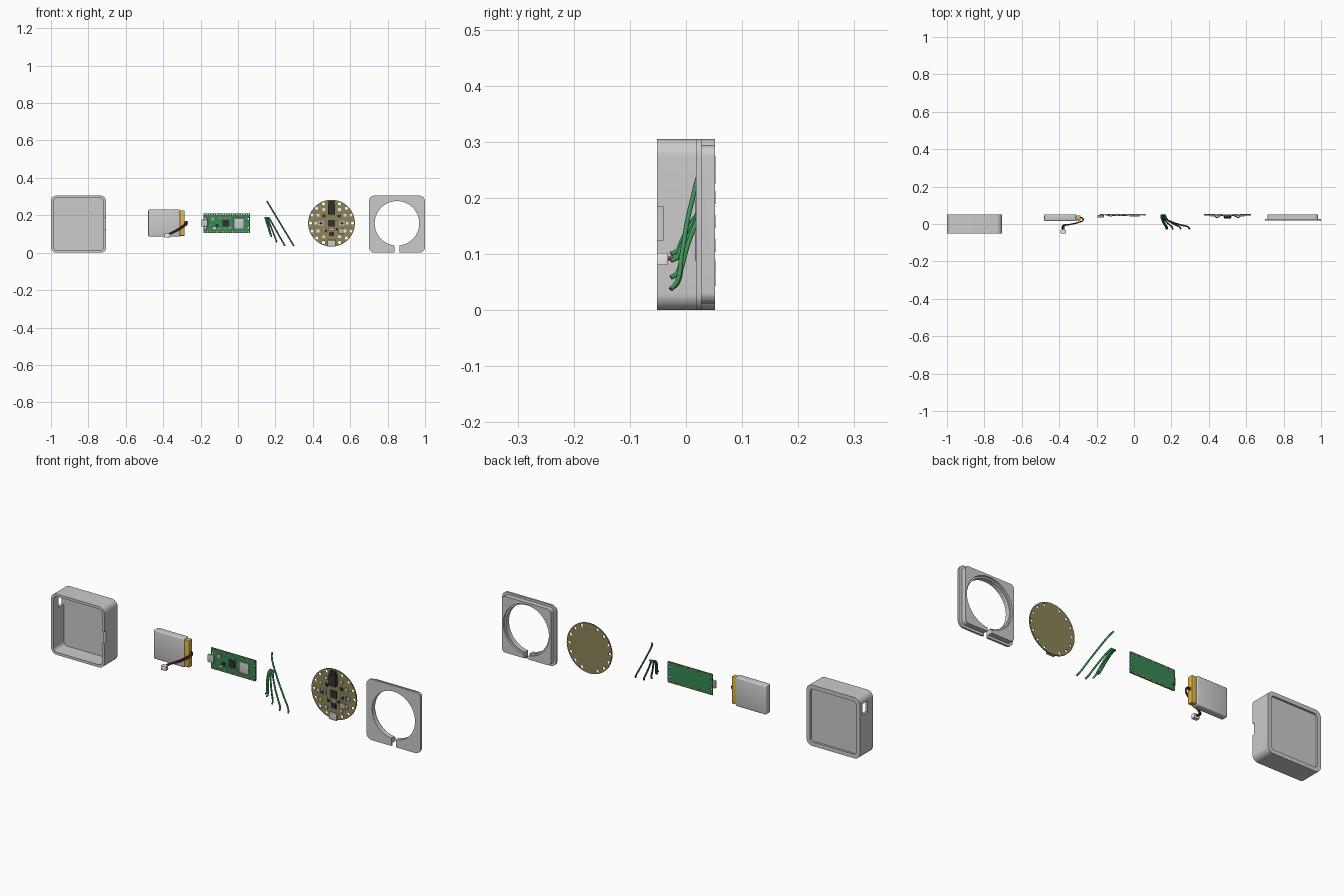
import bpy, bmesh, math
from math import sin, cos, pi
from mathutils import Matrix

if "Cube" in bpy.data.objects:
    bpy.data.objects.remove(bpy.data.objects["Cube"])


def mat(name, r, g, b):
    m = bpy.data.materials.new(name)
    m.diffuse_color = (r, g, b, 1)
    m.use_nodes = True
    m.node_tree.nodes["Principled BSDF"].inputs["Base Color"].default_value = m.diffuse_color
    return m


GREEN = mat("green_board", .04, .25, .09)
OLIVE = mat("olive_board", .27, .23, .10)
WIRE = mat("green_wire", .05, .30, .10)
BLACK = mat("black", .03, .03, .03)
RED = mat("red", .45, .04, .04)
SILVER = mat("silver", .6, .6, .6)
GOLD = mat("gold", .75, .6, .25)
AMBER = mat("amber_tape", .75, .47, .06)
WHITE = mat("white", .85, .85, .82)
TAN = mat("tan", .55, .42, .25)


def circle(x, z, r, n=24):
    return [(x + r * cos(2 * pi * i / n), z + r * sin(2 * pi * i / n)) for i in range(n)]


def rounded(x0, x1, z0, z1, r, n=8):
    pts = []
    for k, (cx, cz) in enumerate([(x1 - r, z1 - r), (x0 + r, z1 - r), (x0 + r, z0 + r), (x1 - r, z0 + r)]):
        for i in range(n + 1):
            a = (k + i / n) * pi / 2
            pts.append((cx + r * cos(a), cz + r * sin(a)))
    return pts


def smooth(ob):
    bpy.ops.object.select_all(action='DESELECT')
    ob.select_set(True)
    bpy.context.view_layer.objects.active = ob
    bpy.ops.object.shade_smooth_by_angle(angle=math.radians(30))


def finish(name, me, m):
    ob = bpy.data.objects.new(name, me)
    bpy.context.collection.objects.link(ob)
    if m:
        me.materials.clear()
        me.materials.append(m)
    return ob


def plate(name, loops, y0, y1, m=None):
    """Filled outline(s) in the xz plane, inner loops become holes, thick from y0 to y1."""
    cu = bpy.data.curves.new(name, 'CURVE')
    cu.dimensions, cu.fill_mode, cu.extrude = '2D', 'BOTH', (y1 - y0) / 2
    for pts in loops:
        sp = cu.splines.new('POLY')
        sp.points.add(len(pts) - 1)
        for p, (x, z) in zip(sp.points, pts):
            p.co = (x, z, 0, 1)
        sp.use_cyclic_u = True
    tmp = bpy.data.objects.new("tmp", cu)
    me = bpy.data.meshes.new_from_object(tmp)
    bpy.data.objects.remove(tmp)
    me.transform(Matrix.Translation((0, (y0 + y1) / 2, 0)) @ Matrix.Rotation(pi / 2, 4, 'X'))
    bm = bmesh.new()
    bm.from_mesh(me)
    bmesh.ops.remove_doubles(bm, verts=bm.verts, dist=1e-5)
    bmesh.ops.recalc_face_normals(bm, faces=bm.faces)
    bm.to_mesh(me)
    bm.free()
    ob = finish(name, me, m)
    smooth(ob)
    return ob


def boxes(name, specs, m=None, bevel=0):
    """Boxes given as centre x, centre z, width, height, front y, back y."""
    bm = bmesh.new()
    for x, z, w, h, y0, y1 in specs:
        M = Matrix.Translation((x, (y0 + y1) / 2, z)) @ Matrix.Diagonal((w, y1 - y0, h, 1))
        bmesh.ops.create_cube(bm, size=1, matrix=M)
    if bevel:
        bmesh.ops.bevel(bm, geom=bm.edges[:], offset=bevel, segments=3, affect='EDGES', profile=.5)
    me = bpy.data.meshes.new(name)
    bm.to_mesh(me)
    bm.free()
    ob = finish(name, me, m)
    if bevel:
        smooth(ob)
    return ob


def combine(ob, other, op='DIFFERENCE'):
    md = ob.modifiers.new("bool", 'BOOLEAN')
    md.operation, md.object, md.solver = op, other, 'EXACT'
    bpy.context.view_layer.objects.active = ob
    bpy.ops.object.modifier_apply(modifier=md.name)
    bpy.data.objects.remove(other)


def wire(name, pts, r, m):
    cu = bpy.data.curves.new(name, 'CURVE')
    cu.dimensions, cu.bevel_depth, cu.bevel_resolution = '3D', r, 2
    cu.use_fill_caps, cu.resolution_u = True, 10
    sp = cu.splines.new('BEZIER')
    sp.bezier_points.add(len(pts) - 1)
    for p, co in zip(sp.bezier_points, pts):
        p.co = co
        p.handle_left_type = p.handle_right_type = 'AUTO'
    cu.materials.append(m)
    bpy.context.collection.objects.link(bpy.data.objects.new(name, cu))


# Case: hollow from the front, shallow recess behind, port window and latch notch
case = plate("case", [rounded(-1, -.705, 0, .305, .03)], -.052, .052)
combine(case, plate("cavity", [rounded(-.987, -.718, .013, .292, .02)], -.1, .03))
combine(case, plate("recess", [rounded(-.98, -.725, .02, .285, .015)], .042, .1))
combine(case, boxes("window", [(-1, .245, .08, .055, -.01, .03)]))
combine(case, boxes("notch", [(-.705, .155, .08, .06, -.1, -.04)]))
smooth(case)

# Lid: flange and raised plug with a round opening, board seat and cable slit
lid = plate("lid", [rounded(.70, 1, 0, .305, .03)], .018, .028)
combine(lid, plate("plug", [rounded(.713, .985, .012, .294, .02)], .022, .052), 'UNION')
combine(lid, plate("opening", [circle(.85, .157, .119, 64)], -.1, .1))
combine(lid, plate("seat", [circle(.85, .157, .127, 64)], .042, .1))
combine(lid, boxes("slit", [(.85, .02, .025, .08, -.1, .1)]))
smooth(lid)

# Battery with taped end, two leads and plug
boxes("battery", [(-.395, .158, .17, .145, .016, .052)], None, .006)
boxes("battery_tape", [(-.298, .158, .026, .135, .02, .046)], AMBER, .002)
for i, m in enumerate((RED, BLACK)):
    d = i * .008
    wire("battery_lead_" + m.name, [(-.287, .036, .155 + d), (-.272, .026, .157 + d), (-.30, .008, .132 + d),
         (-.345, -.003, .108 + d / 2), (-.374 - d, -.012, .094), (-.374 - d, -.034, .092)], .0035, m)
boxes("battery_plug", [(-.378, .091, .028, .022, -.052, -.032)], WHITE, .001)

# Microcontroller board with two rows of drilled pads
xs = [-.176 + i * .0122 for i in range(20)]
pads = [(x, z) for x in xs for z in (.111, .204)]
holes = [circle(x, z, .0027, 8) for x, z in pads]
mounts = [circle(x, z, .005, 12) for x in (-.175, .055) for z in (.134, .181)]
plate("controller_board", [rounded(-.184, .065, .105, .21, .003, 3)] + holes + mounts, .047, .052, GREEN)
plate("controller_pads", [circle(x, z, .0046, 8) for x, z in pads] + holes, .0465, .0525, GOLD)
boxes("controller_usb", [(-.178, .158, .034, .038, .035, .047)], SILVER, .003)
boxes("controller_shield", [(.003, .157, .052, .055, .04, .047)], SILVER, .001)
boxes("controller_chips", [(-.065, .158, .036, .036, .043, .047), (-.112, .145, .018, .016, .043, .047)], BLACK)
boxes("controller_small_parts", [(-.135, .18, .016, .018, .042, .047), (-.04, .136, .01, .006, .044, .047)]
      + [(-.1 + i * .014, z, .006, .004, .044, .047) for i in range(5) for z in (.13, .186)], TAN)
boxes("controller_button", [(-.125, .131, .016, .01, .041, .047)], WHITE)

# Loose jumper wires: start x, z at the back, end x, z towards the front
for i, (x0, z0, x1, z1) in enumerate([(.155, .275, .298, .037), (.145, .187, .172, .10), (.153, .187, .178, .088),
                                      (.158, .187, .207, .058), (.166, .187, .25, .038)]):
    def at(t, y):
        return (x0 + (x1 - x0) * t, y, z0 + (z1 - z0) * t)
    wire(f"jumper_wire_{i + 1}", [at(0, .05), at(.06, .034), at(.35, .01), at(.75, -.008), at(.94, -.016), at(1, -.027)],
         .0042, WIRE)

# Round sensor board with 14 drilled edge pads
CX, CZ = .5, .158


def ring(n, r, skip=(), off=0):
    for i in range(n):
        if i not in skip:
            a = 2 * pi * (i + off) / n + pi / 2
            yield CX + r * cos(a), CZ + r * sin(a)


pads = list(ring(16, .112, (0, 8)))
holes = [circle(x, z, .008, 12) for x, z in pads]
plate("sensor_board", [circle(CX, CZ, .125, 64)] + holes, .046, .052, OLIVE)
plate("sensor_pads", [circle(x, z, .0115, 16) for x, z in pads] + holes, .0455, .0525, GOLD)
boxes("sensor_pixels", [(x, z, .015, .015, .04, .046) for x, z in ring(12, .084, (0, 6))], WHITE)
boxes("sensor_power_socket", [(CX, .232, .038, .058, .03, .046), (CX, .266, .03, .02, .035, .046)], BLACK)
boxes("sensor_usb", [(CX, .05, .044, .034, .034, .046)], SILVER, .003)
boxes("sensor_chips", [(CX, .158, .036, .036, .041, .046), (.46, .195, .016, .016, .042, .046),
                       (.542, .195, .018, .014, .042, .046), (.5, .1, .026, .022, .041, .046),
                       (.53, .125, .014, .014, .042, .046), (.47, .118, .012, .012, .042, .046)], BLACK)
boxes("sensor_buttons", [(CX + s * .056, .158, .028, .024, .038, .046) for s in (-1, 1)], SILVER)
plate("sensor_button_caps", [circle(CX + s * .056, .158, .008, 16) for s in (-1, 1)], .033, .038, BLACK)
boxes("sensor_speaker", [(.553, .116, .03, .026, .037, .046)], TAN)
boxes("sensor_switch", [(CX, .126, .03, .012, .036, .046), (CX - .006, .126, .007, .006, .03, .036)], SILVER)
boxes("sensor_small_parts", [(x, z, .008, .005, .043, .046) for x, z in ring(10, .05, (0, 5), .5)], TAN)
